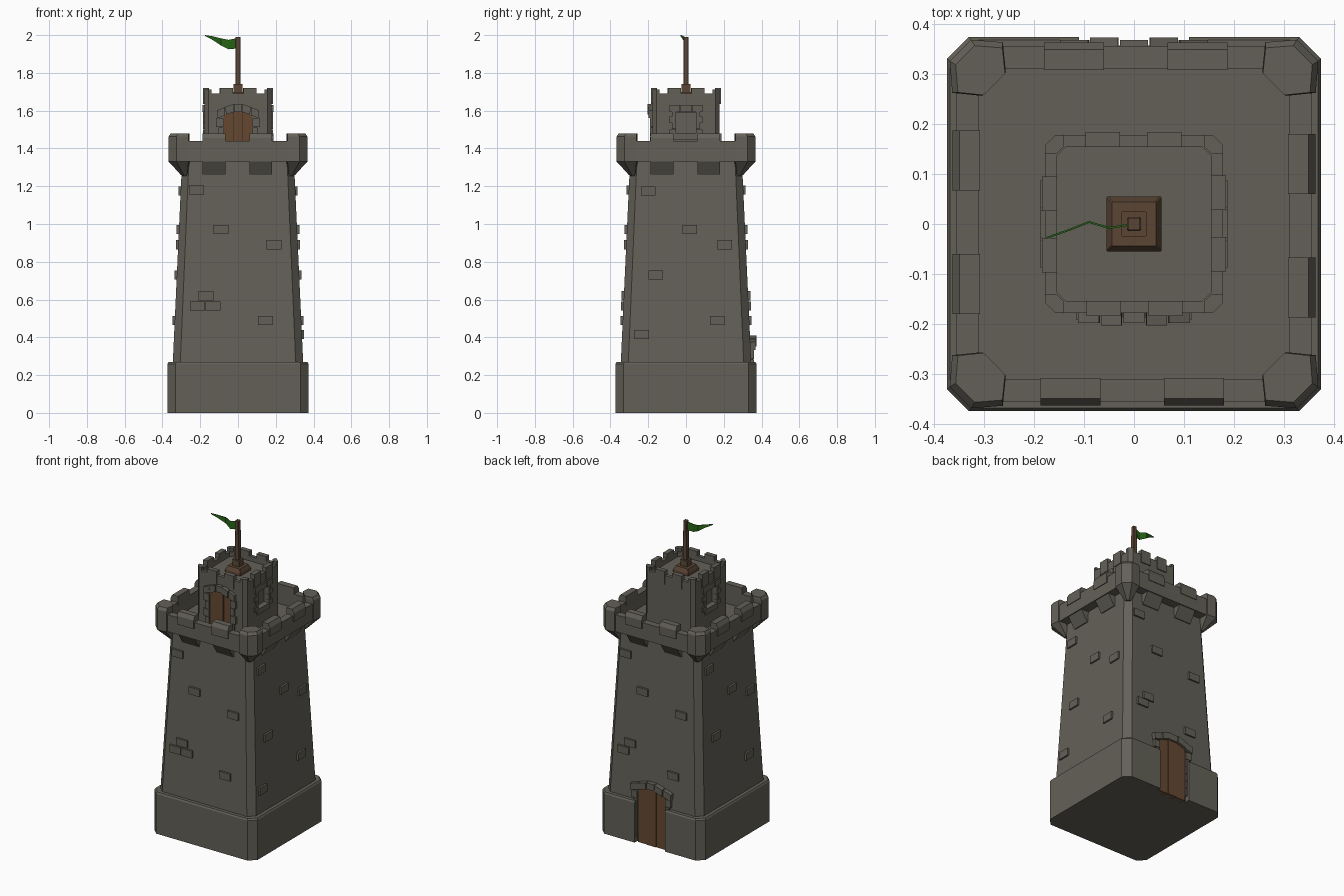
import bpy, bmesh, math
from mathutils import Matrix, Vector

if "Cube" in bpy.data.objects:
    bpy.data.objects.remove(bpy.data.objects["Cube"])


def material(name, rgb):
    m = bpy.data.materials.new(name)
    m.diffuse_color = (*rgb, 1)
    m.use_nodes = True
    m.node_tree.nodes["Principled BSDF"].inputs["Base Color"].default_value = m.diffuse_color
    return m


STONE = material("grey stone", (0.125, 0.118, 0.096))
DOOR = material("door wood", (0.13, 0.064, 0.03))
WOOD = material("pole wood", (0.105, 0.062, 0.036))
GREEN = material("flag green", (0.02, 0.13, 0.008))


def finish(bm, name, mat):
    bmesh.ops.recalc_face_normals(bm, faces=bm.faces)
    me = bpy.data.meshes.new(name)
    bm.to_mesh(me)
    bm.free()
    ob = bpy.data.objects.new(name, me)
    bpy.context.collection.objects.link(ob)
    me.materials.append(mat)
    return ob


def loft(bm, rings, k=0):
    """Skin closed rings of 3D points, cap both ends, turn by k quarter turns."""
    rot = Matrix.Rotation(k * math.pi / 2, 3, 'Z')
    vs = [[bm.verts.new(rot @ Vector(p)) for p in r] for r in rings]
    n = len(vs[0])
    for a, b in zip(vs, vs[1:]):
        for i in range(n):
            bm.faces.new((a[i], a[(i + 1) % n], b[(i + 1) % n], b[i]))
    bm.faces.new(vs[0])
    bm.faces.new(vs[-1])


def ring(h, c, z):
    """Square ring with cut corners."""
    q = [(h - c, -h), (h, c - h), (h, h - c), (h - c, h),
         (c - h, h), (-h, h - c), (-h, c - h), (c - h, -h)]
    return [(x, y, z) for x, y in q]


def tower(name, mat, *rings):
    bm = bmesh.new()
    loft(bm, [ring(*r) for r in rings])
    return finish(bm, name, mat)


def panel(bm, pts, d0, d1, k=0):
    """Extrude a (u, z) outline outwards from a wall; k=0 is the front."""
    loft(bm, [[(u, -d, z) for u, z in pts] for d in (d0, d1)], k)


def rect(u0, u1, z0, z1):
    return [(u0, z0), (u1, z0), (u1, z1), (u0, z1)]


def cut(ob, name, boxes):
    bm = bmesh.new()
    for r, d0, d1, k in boxes:
        panel(bm, r, d0, d1, k)
    c = finish(bm, name, STONE)
    c.hide_render = True
    c.hide_set(True)
    m = ob.modifiers.new("cut", 'BOOLEAN')
    m.object, m.operation, m.solver = c, 'DIFFERENCE', 'EXACT'


def wall(z):
    return 0.345 - (z - 0.27) * 0.046


# Main masses
base = tower("tower_base", STONE, (.373, .043, 0), (.373, .043, .26), (.367, .042, .27))
cut(base, "base_door_cutter", [(rect(-.11, .11, -.1, .4), .343, .5, 2)])
tower("tower_body", STONE, (wall(.2), .04, .2), (wall(1.34), .036, 1.34))
tower("parapet", STONE, (.29, .03, 1.33), (.355, .04, 1.33), (.355, .04, 1.44),
      (.31, .03, 1.44), (.31, .03, 1.35))
turret = tower("turret", STONE, (.178, .022, 1.34), (.178, .022, 1.69),
               (.155, .02, 1.69), (.155, .02, 1.66))
cut(turret, "window_cutter", [(rect(-.055, .055, 1.48, 1.59), .15, .3, k) for k in (1, 3)])

# Main merlons with sloped outer face, and corbels below
mer, cor = bmesh.new(), bmesh.new()
for k in range(4):
    for u0 in (-.187, .06):
        u1 = u0 + .12
        prof = [(-.308, 1.42), (-.362, 1.40), (-.362, 1.455), (-.348, 1.48), (-.308, 1.48)]
        loft(mer, [[(u, y, z) for y, z in prof] for u in (u0, u1)], k)
        prof = [(-.28, 1.26), (-.305, 1.26), (-.352, 1.335), (-.28, 1.335)]
        loft(cor, [[(u, y, z) for y, z in prof] for u in (u0, u1)], k)
finish(mer, "merlons", STONE)
finish(cor, "corbels", STONE)

# Flared corner posts
bm = bmesh.new()
plan = [(.305, .256), (.363, .262), (.368, .325), (.325, .368), (.262, .363), (.256, .305)]
for k in range(4):
    rings = []
    for z, s, c in ((1.255, .25, .282), (1.33, 1, .31), (1.462, 1, .31), (1.48, .88, .305)):
        rings.append([(c + (x - .31) * s, c + (y - .31) * s, z) for x, y in plan])
    loft(bm, rings, k)
finish(bm, "corner_posts", STONE)

# Turret merlons
bm = bmesh.new()
plan = [(.14, .155), (.155, .14), (.178, .14), (.178, .157), (.157, .178), (.14, .178)]
for k in range(4):
    for u0 in (-.095, .028):
        panel(bm, rect(u0, u0 + .069, 1.635, 1.72), .154, .184, k)
    loft(bm, [[(x, y, z) for x, y in plan] for z in (1.68, 1.713)], k)
finish(bm, "turret_merlons", STONE)

# Scattered raised bricks (u, z centres)
front = [(-.22, 1.18), (-.09, .97), (.19, .89), (.145, .49), (-.17, .62)]
pair = [(-.215, .565), (-.132, .565)]
side = [(-.2, 1.175), (.02, .97), (.205, .89), (-.16, .73), (.165, .49)]
bricks = [front + pair, side + [(-.235, .415)], front + pair[:1], side]
bm = bmesh.new()
for k, spots in enumerate(bricks):
    for u, z in spots:
        d = wall(z)
        panel(bm, rect(u - .039, u + .039, z - .024, z + .024), d - .02, d + .012, k)
finish(bm, "wall_bricks", STONE)


def doorway(name, w, z0, spring, rise, d, k):
    """Plank door under a flat arch, with arch stones and jamb stones."""
    def top(x):
        return spring + rise * (1 - (x / w) ** 2)
    bm = bmesh.new()
    for i in range(3):
        a, b = -w + i * 2 * w / 3 + .002, -w + (i + 1) * 2 * w / 3 - .002
        m = (a + b) / 2
        panel(bm, [(a, z0), (b, z0), (b, top(b)), (m, top(m)), (a, top(a))],
              d - .03, d + .006 + .003 * (i % 2), k)
    finish(bm, name, DOOR)
    bm = bmesh.new()
    n, e = 5, 1.45 * w
    for i in range(n):
        a, b = -e + i * 2 * e / n + .002, -e + (i + 1) * 2 * e / n - .002
        lo = [max(top(x), spring - .012) for x in (a, b)]
        panel(bm, [(a, lo[0]), (b, lo[1]), (b * 1.03, lo[1] + .042), (a * 1.03, lo[0] + .042)],
              d - .03, d + .02 + .005 * (i % 2), k)
    z = spring - .012
    i = 0
    while z - .05 > z0:
        o = w + (.028 if i % 2 else .04)
        for s in (-1, 1):
            panel(bm, rect(*sorted((s * w, s * o)), z - .047, z), d - .03, d + .013, k)
        z -= .05
        i += 1
    finish(bm, name + "_surround", STONE)


doorway("back_door", .1, 0, .345, .025, .347, 2)
doorway("turret_door", .076, 1.35, 1.572, .023, .178, 0)

# Turret side window frames
bm = bmesh.new()
for k in (1, 3):
    for i in range(4):
        z, o = 1.468 + i * .034, (.075 if i % 2 else .088)
        for s in (-1, 1):
            panel(bm, rect(*sorted((s * .054, s * o)), z, z + .032), .165, .186, k)
    for u in (-.088, -.028, .032):
        panel(bm, rect(u, u + .056, 1.592, 1.63), .165, .187, k)
    panel(bm, rect(-.065, .065, 1.445, 1.48), .165, .187, k)
finish(bm, "window_frames", STONE)

# Flagpole on stepped foot
tower("pole_foot", WOOD, (.055, .002, 1.655), (.055, .002, 1.675), (.044, .002, 1.70),
      (.025, .002, 1.70), (.025, .002, 1.74))
tower("flagpole", WOOD, (.014, .002, 1.73), (.012, .002, 1.99))

# Waving pennant
bm = bmesh.new()
spine = [(0, 0, 1.985, 1.93), (-.05, -.008, 1.975, 1.925), (-.09, .004, 1.983, 1.945),
         (-.13, -.012, 1.993, 1.972), (-.175, -.028, 2.0, 1.996)]
loft(bm, [[(x, y - .002, a), (x, y + .002, a), (x, y + .002, b), (x, y - .002, b)]
          for x, y, a, b in spine])
finish(bm, "flag", GREEN)
